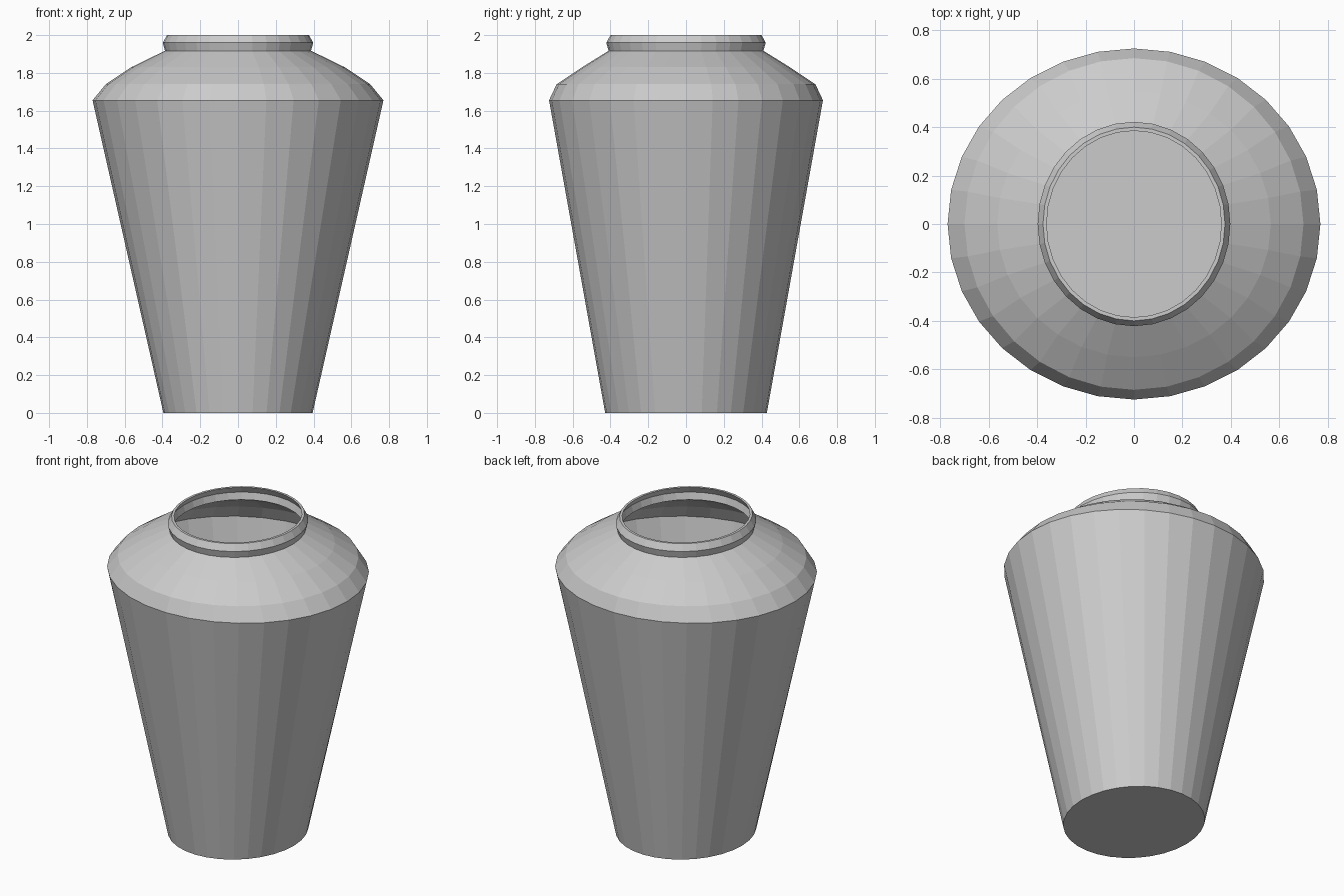
import bpy
import bmesh
import math

cube = bpy.data.objects.get("Cube")
if cube:
    bpy.data.objects.remove(cube, do_unlink=True)

SIDES = 32
WALL = 0.015

# One flat clay colour
clay = bpy.data.materials.new("grey_clay")
clay.use_nodes = True
clay.diffuse_color = (0.6, 0.6, 0.6, 1)
clay.node_tree.nodes["Principled BSDF"].inputs["Base Color"].default_value = (0.6, 0.6, 0.6, 1)

# Outer profile from foot to lip: x radius, y radius, height
outer = [
    (0.395, 0.428, 0.0),
    (0.77, 0.725, 1.655),
    (0.70, 0.685, 1.74),
    (0.565, 0.55, 1.83),
    (0.387, 0.41, 1.917),
    (0.398, 0.422, 1.96),
    (0.376, 0.40, 2.0),
]
# Inner profile follows it from lip to floor, one wall thickness inside
inner = [(rx - WALL, ry - WALL, z) for rx, ry, z in reversed(outer)]
inner[-1] = (*inner[-1][:2], WALL)


def add_ring(bm, rx, ry, z):
    angles = [math.tau * i / SIDES for i in range(SIDES)]
    return [bm.verts.new((rx * math.cos(a), ry * math.sin(a), z)) for a in angles]


# Hollow vase: skin consecutive rings, then close the foot and the floor
bm = bmesh.new()
rings = [add_ring(bm, *p) for p in outer + inner]
for low, high in zip(rings, rings[1:]):
    for i in range(SIDES):
        j = (i + 1) % SIDES
        bm.faces.new((low[i], low[j], high[j], high[i]))
bm.faces.new(rings[0][::-1])
bm.faces.new(rings[-1])
bmesh.ops.recalc_face_normals(bm, faces=bm.faces[:])

mesh = bpy.data.meshes.new("vase")
bm.to_mesh(mesh)
bm.free()
mesh.materials.append(clay)
vase = bpy.data.objects.new("vase", mesh)
bpy.context.collection.objects.link(vase)
